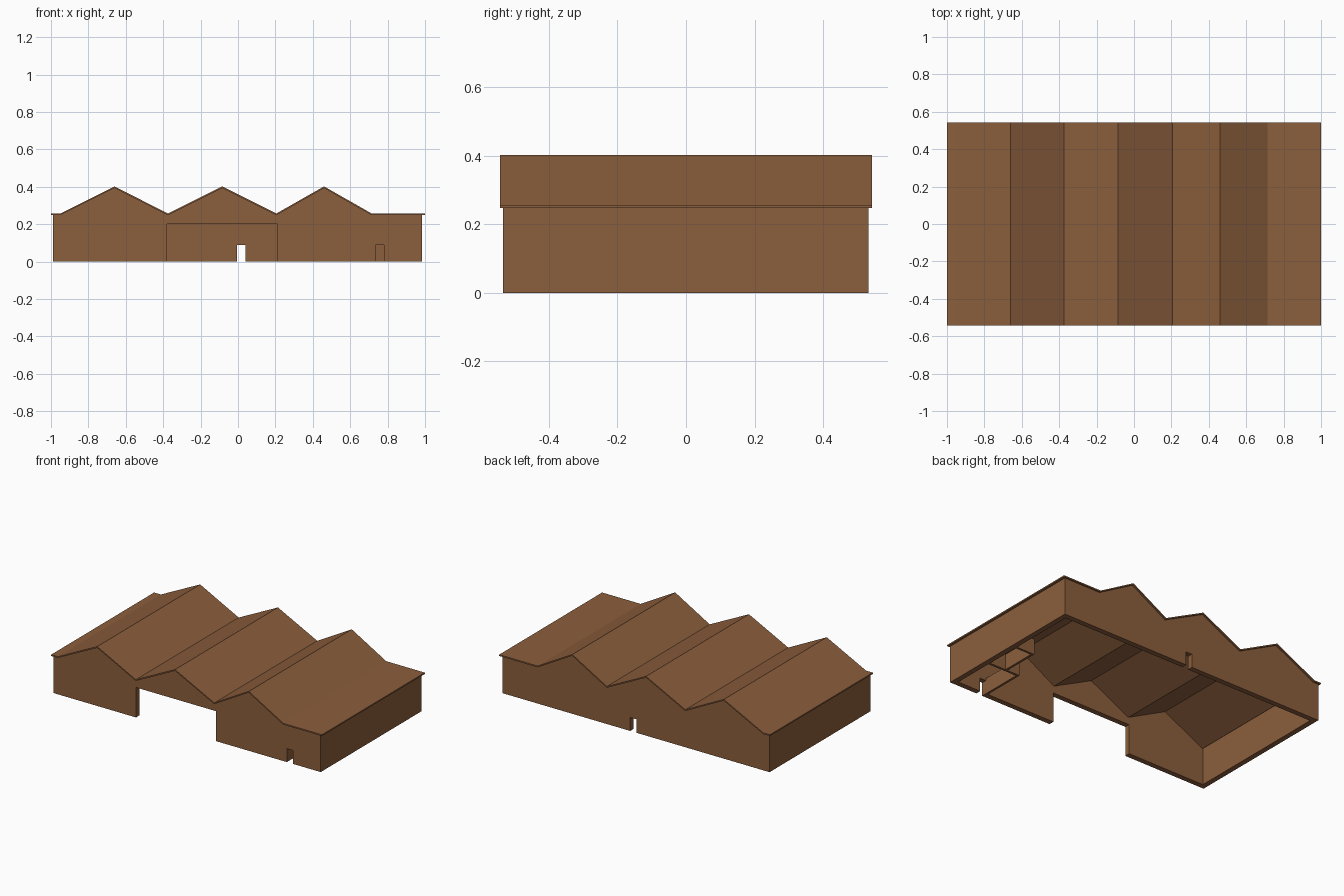
import bpy, bmesh

old = bpy.data.objects.get("Cube")
if old:
    bpy.data.objects.remove(old, do_unlink=True)

brown = bpy.data.materials.new("timber brown")
brown.use_nodes = True
colour = (0.258, 0.112, 0.045, 1)
brown.diffuse_color = colour
brown.node_tree.nodes["Principled BSDF"].inputs["Base Color"].default_value = colour

X0, X1, Y0, Y1 = -0.99, 0.985, -0.534, 0.532   # outer faces of the walls
WALL, SHEET, EAVE = 0.035, 0.009, 0.257


def prism(name, outline, y0, y1):
    """Extrude an (x, z) outline along y."""
    bm = bmesh.new()
    face = bm.faces.new([bm.verts.new((x, y0, z)) for x, z in outline])
    ext = bmesh.ops.extrude_face_region(bm, geom=[face])["geom"]
    bmesh.ops.translate(bm, vec=(0, y1 - y0, 0),
                        verts=[v for v in ext if isinstance(v, bmesh.types.BMVert)])
    bmesh.ops.recalc_face_normals(bm, faces=bm.faces)
    mesh = bpy.data.meshes.new(name)
    bm.to_mesh(mesh)
    bm.free()
    mesh.materials.append(brown)
    obj = bpy.data.objects.new(name, mesh)
    bpy.context.collection.objects.link(obj)
    return obj


def box(name, x0, x1, y0, y1, top):
    return prism(name, [(x0, 0), (x1, 0), (x1, top), (x0, top)], y0, y1)


# Folded roof sheet: three ridges with flat eaves
folds = [(-0.95, EAVE), (-0.66, 0.402), (-0.375, EAVE), (-0.085, 0.402),
         (0.205, EAVE), (0.46, 0.402), (0.715, EAVE)]
top = [(-1, EAVE)] + folds + [(1, EAVE)]
prism("roof", top + [(x, z - SHEET) for x, z in reversed(top)], -0.543, 0.543)


# Gable walls follow the roof; doorways are notches in the lower edge
def gable(name, y0, y1, doorways):
    foot = [(X0, 0)]
    for a, b, h in doorways:
        foot += [(a, 0), (a, h), (b, h), (b, 0)]
    foot.append((X1, 0))
    head = [(X0, EAVE)] + folds + [(X1, EAVE)]
    prism(name, foot + [(x, z - SHEET) for x, z in reversed(head)], y0, y1)


gable("front_wall", Y0, Y0 + WALL, [(-0.38, 0.21, 0.2), (0.735, 0.78, 0.09)])
gable("back_wall", Y1 - WALL, Y1, [(-0.005, 0.04, 0.09)])

# Side walls
for name, x in (("right_wall", X0), ("left_wall", X1 - WALL)):
    box(name, x, x + WALL, Y0 + WALL, Y1 - WALL, EAVE - SHEET)

# Low partitions of the two small rooms behind the front door
T, H, IN_Y, IN_X = 0.015, 0.105, Y0 + WALL, X1 - WALL
box("office_side_partition", 0.72, 0.735, IN_Y, -0.22 + T, H)
box("office_back_partition", 0.735, IN_X, -0.22, -0.22 + T, H)
box("store_side_partition", 0.815, 0.83, -0.22 + T, 0.03 + T, H)
box("store_back_partition", 0.83, IN_X, 0.03, 0.03 + T, H)
